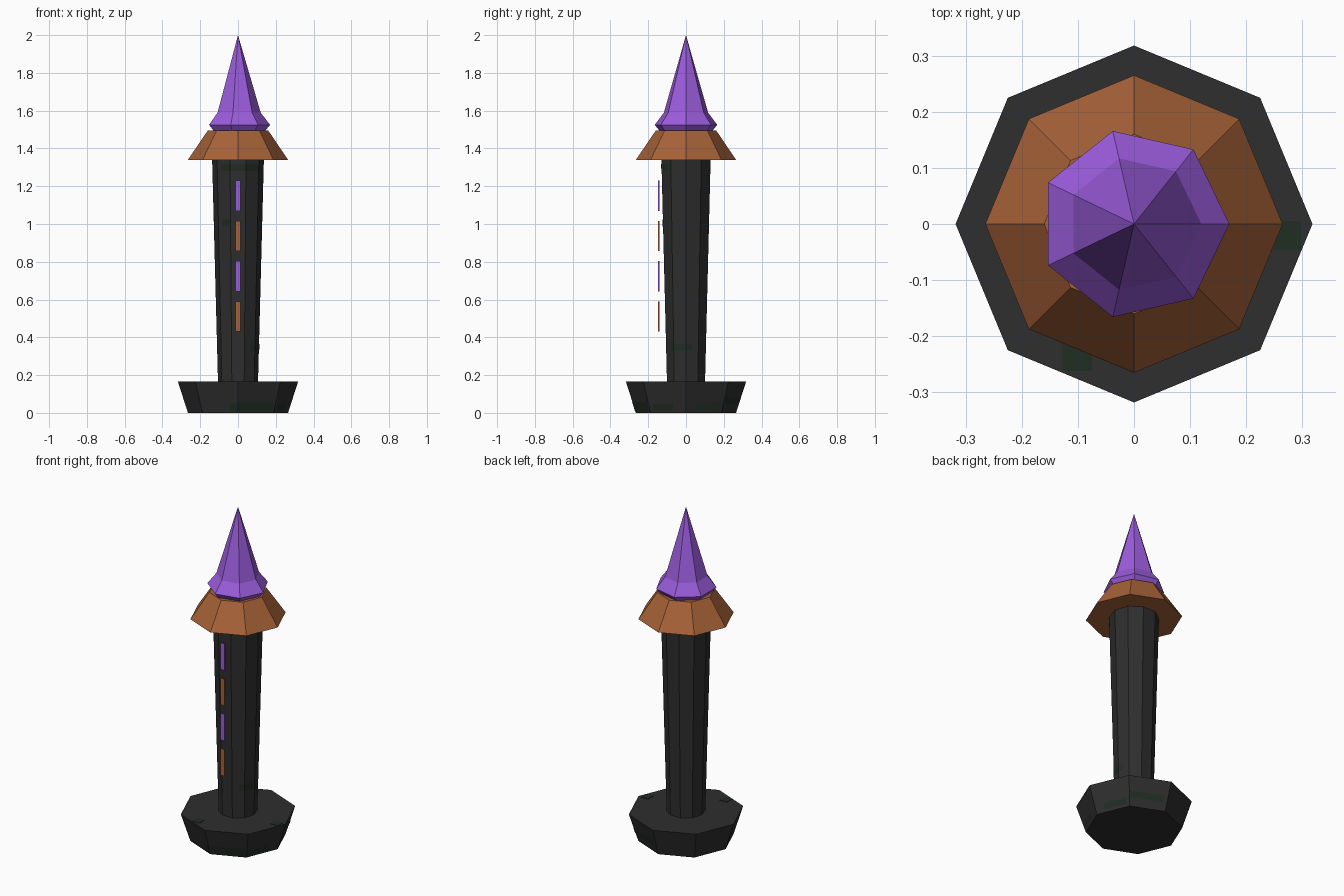
import bpy, bmesh
from math import cos, sin, tau
from mathutils import Vector

if "Cube" in bpy.data.objects:
    bpy.data.objects.remove(bpy.data.objects["Cube"], do_unlink=True)


def material(name, hexcode):
    srgb = [int(hexcode[i:i + 2], 16) / 255 for i in (0, 2, 4)]
    colour = [c / 12.92 if c < 0.04 else ((c + 0.055) / 1.055) ** 2.4 for c in srgb] + [1]
    mat = bpy.data.materials.new(name)
    mat.use_nodes = True
    mat.diffuse_color = colour
    bsdf = next(n for n in mat.node_tree.nodes if n.type == "BSDF_PRINCIPLED")
    bsdf.inputs["Base Color"].default_value = colour
    bsdf.inputs["Roughness"].default_value = 0.8
    return mat


BLACK = material("charcoal", "2e2e2e")
MOSS = material("dark_moss", "202d22")
BROWN = material("copper_brown", "a86238")
PURPLE = material("violet", "9b5cdc")


def finish(name, bm, mat):
    bmesh.ops.recalc_face_normals(bm, faces=bm.faces[:])
    mesh = bpy.data.meshes.new(name)
    bm.to_mesh(mesh)
    bm.free()
    mesh.materials.append(mat)
    obj = bpy.data.objects.new(name, mesh)
    bpy.context.collection.objects.link(obj)
    return obj


def corner(sides, k, r, z):
    return Vector((r * cos(tau * k / sides), r * sin(tau * k / sides), z))


def turned(name, sides, profile, mat):
    """Faceted solid through (radius, height) rings; radius 0 makes a point."""
    bm = bmesh.new()
    rings = []
    for r, z in profile:
        count = sides if r else 1
        rings.append([bm.verts.new(corner(sides, k, r, z)) for k in range(count)])
    for a, b in zip(rings, rings[1:]):
        for k in range(sides):
            j = (k + 1) % sides
            bm.faces.new([a[k], a[j], b[j], b[k]] if len(b) > 1 else [a[k], a[j], b[0]])
    for ring in (rings[0], rings[-1]):
        if len(ring) > 1:
            bm.faces.new(ring)
    return finish(name, bm, mat)


def moss_on_sides(name, sides, profile, patches):
    """Thin patches lying on side faces, given as face, u range, v range."""
    bm = bmesh.new()
    (r0, z0), (r1, z1) = profile
    for k, u0, u1, v0, v1 in patches:
        quad = []
        for u, v in ((u0, v0), (u1, v0), (u1, v1), (u0, v1)):
            r = r0 + (r1 - r0) * v + 0.002
            z = z0 + (z1 - z0) * v
            quad.append(bm.verts.new(corner(sides, k, r, z).lerp(corner(sides, k + 1, r, z), u)))
        bm.faces.new(quad)
    obj = finish(name, bm, MOSS)
    for poly in obj.data.polygons:
        if poly.normal.dot(poly.center) < 0:
            poly.flip()


def box(name, lo, hi, mat):
    bm = bmesh.new()
    bmesh.ops.create_cube(bm, size=1)
    for v in bm.verts:
        v.co = [hi[i] if v.co[i] > 0 else lo[i] for i in range(3)]
    return finish(name, bm, mat)


# Main body
base = [(0.265, 0), (0.318, 0.165)]
shaft = [(0.106, 0.165), (0.137, 1.34)]
turned("base", 8, base, BLACK)
turned("shaft", 10, shaft, BLACK)
turned("collar", 8, [(0.265, 1.34), (0.16, 1.495)], BROWN)
turned("spire", 7, [(0.145, 1.495), (0.17, 1.525), (0.12, 1.59), (0, 2)], PURPLE)

# Floating strips on the front
for i, mat in enumerate((BROWN, PURPLE, BROWN, PURPLE)):
    z = 0.43 + 0.213 * i
    box(f"front_strip_{i + 1}", (-0.013, -0.148, z), (0.013, -0.141, z + 0.16), mat)

# Moss patches
moss_on_sides("base_moss", 8, base, [
    (5, 0.8, 1, 0.05, 0.3), (6, 0, 0.95, 0.05, 0.35),
    (7, 0.1, 0.65, 0.1, 0.3), (0, 0.25, 0.9, 0.1, 0.3), (1, 0, 0.9, 0.3, 0.5)])
moss_on_sides("shaft_moss", 10, shaft, [
    (6, 0.3, 1, 0.95, 0.98), (7, 0, 1, 0.95, 0.98), (8, 0, 1, 0.95, 0.98),
    (6, 0.3, 1, 0.7, 0.73), (8, 0.6, 1, 0.14, 0.18),
    (9, 0, 1, 0.14, 0.17), (0, 0, 0.5, 0.14, 0.17)])
box("ledge_moss_right", (0.25, -0.045, 0.164), (0.298, 0.005, 0.167), MOSS)
box("ledge_moss_front", (-0.127, -0.262, 0.164), (-0.075, -0.21, 0.167), MOSS)
